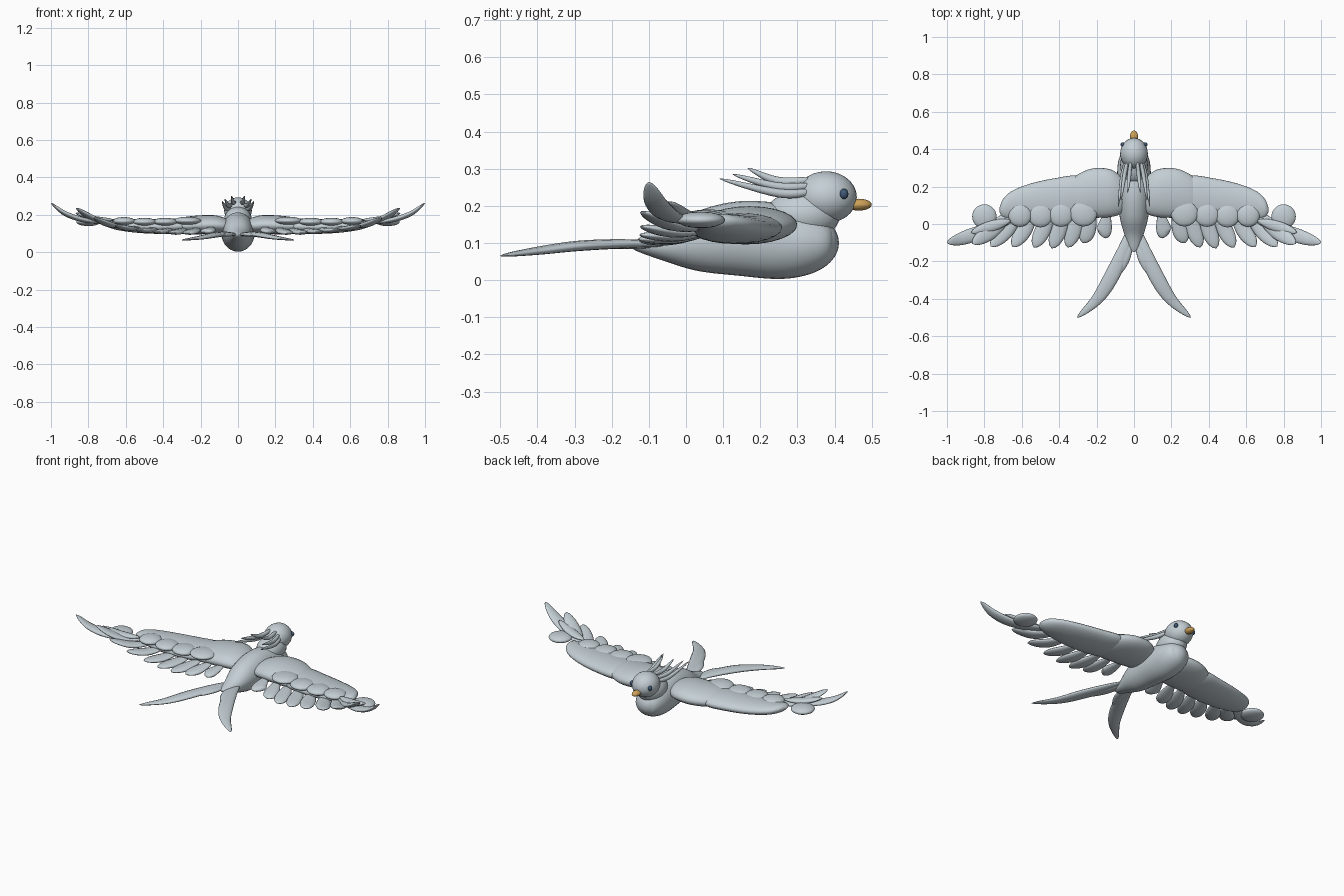
import bpy, bmesh, math
from mathutils import Vector

old = bpy.data.objects.get("Cube")
if old:
    bpy.data.objects.remove(old, do_unlink=True)


def material(name, rgb):
    m = bpy.data.materials.new(name)
    m.use_nodes = True
    m.diffuse_color = (*rgb, 1)
    node = next(n for n in m.node_tree.nodes if n.type == 'BSDF_PRINCIPLED')
    node.inputs["Base Color"].default_value = (*rgb, 1)
    return m


PLUMAGE = material("pale grey plumage", (0.55, 0.62, 0.66))
GOLD = material("golden beak", (0.62, 0.36, 0.10))
BLUE = material("dark blue eye", (0.05, 0.10, 0.19))


def finish(name, bm, mat):
    bmesh.ops.recalc_face_normals(bm, faces=bm.faces)
    for f in bm.faces:
        f.smooth = True
    me = bpy.data.meshes.new(name)
    bm.to_mesh(me)
    bm.free()
    me.materials.append(mat)
    ob = bpy.data.objects.new(name, me)
    bpy.context.collection.objects.link(ob)
    return ob


def loft(name, rings, mat=PLUMAGE, sides=20):
    """Skin elliptical rings given as (centre, half axis, half axis)."""
    bm = bmesh.new()
    loops = []
    for c, a, b in rings:
        angles = [2 * math.pi * i / sides for i in range(sides)]
        loops.append([bm.verts.new(c + a * math.cos(t) + b * math.sin(t)) for t in angles])
    for p, q in zip(loops, loops[1:]):
        for i in range(sides):
            j = (i + 1) % sides
            bm.faces.new((p[i], p[j], q[j], q[i]))
    bm.faces.new(loops[0])
    bm.faces.new(loops[-1])
    return finish(name, bm, mat)


def spline(keys, steps=6):
    """Smooth interpolation through rows of numbers."""
    out = []
    for i in range(len(keys) - 1):
        k = [keys[max(0, min(len(keys) - 1, i + d))] for d in (-1, 0, 1, 2)]
        for s in range(steps):
            t = s / steps
            out.append([b + 0.5 * t * (c - a + t * (2 * a - 5 * b + 4 * c - d + t * (3 * (b - c) + d - a)))
                        for a, b, c, d in zip(*k)])
    return out + [list(keys[-1])]


def ellipsoid(name, centre, radii, mat=PLUMAGE, seg=28):
    bm = bmesh.new()
    bmesh.ops.create_uvsphere(bm, u_segments=seg, v_segments=seg // 2, radius=1)
    for v in bm.verts:
        v.co = Vector([c + r * x for c, r, x in zip(centre, radii, v.co)])
    return finish(name, bm, mat)


def feather(name, path, width, thick, widest=0.5):
    """Flat tapering blade along a smooth path."""
    pts = [Vector(p) for p in spline(path, 7)]
    n = len(pts) - 1
    rings = []
    for i, p in enumerate(pts):
        tangent = (pts[min(i + 1, n)] - pts[max(i - 1, 0)]).normalized()
        across = tangent.cross(Vector((0, 0, 1))).normalized()
        up = across.cross(tangent)
        t = (i / n) ** (math.log(0.5) / math.log(widest))
        k = max(0.04, math.sin(math.pi * t) ** 0.7)
        rings.append((p, across * width * k, up * thick * k))
    return loft(name, rings, sides=12)


def mirrored(ob):
    """Copy a part to the other side of the bird."""
    me = ob.data.copy()
    bm = bmesh.new()
    bm.from_mesh(me)
    for v in bm.verts:
        v.co.x = -v.co.x
    bmesh.ops.reverse_faces(bm, faces=bm.faces)
    bm.to_mesh(me)
    bm.free()
    bpy.context.collection.objects.link(bpy.data.objects.new(ob.name + "_mirror", me))


# Body: y, centre height, half width, half height
body = [(-0.15, 0.095, 0.004, 0.004), (-0.13, 0.092, 0.025, 0.015), (-0.06, 0.092, 0.05, 0.04),
        (0.03, 0.105, 0.075, 0.08), (0.14, 0.112, 0.086, 0.1), (0.25, 0.105, 0.09, 0.102),
        (0.33, 0.1, 0.085, 0.085), (0.385, 0.1, 0.062, 0.055), (0.405, 0.1, 0.01, 0.01)]
loft("body", [(Vector((0, y, z)), Vector((w, 0, 0)), Vector((0, 0, h)))
              for y, z, w, h in spline(body)], sides=28)
ellipsoid("breast", (0, 0.3, 0.1), (0.088, 0.112, 0.085))
ellipsoid("neck", (0, 0.315, 0.175), (0.074, 0.1, 0.068))

# Head
ellipsoid("head", (0, 0.377, 0.223), (0.074, 0.083, 0.07))
ellipsoid("beak", (0, 0.465, 0.203), (0.022, 0.035, 0.016), GOLD)
mirrored(ellipsoid("eye", (0.06, 0.425, 0.232), (0.012, 0.012, 0.014), BLUE, 16))

# Crest plumes sweeping back from the head
for x, y, z, root in ((0.035, 0.165, 0.302, 0.27), (0.07, 0.125, 0.285, 0.255), (0.085, 0.09, 0.273, 0.238)):
    mirrored(feather("crest_plume", [(x * 0.5, 0.34, root), (x * 0.75, 0.25, root - 0.004),
                                     (x, y, z)], 0.011, 0.012, 0.4))


# Wing arms: x, centre y, centre height, half chord, half thickness
def wing_section(name, keys):
    mirrored(loft(name, [(Vector((x, y, z)), Vector((0, c, 0)), Vector((0, 0.1 * h, h)))
                         for x, y, z, c, h in spline(keys)], sides=24))


wing_section("inner_wing", [(0.03, 0.15, 0.14, 0.05, 0.02), (0.07, 0.155, 0.143, 0.1, 0.04),
                            (0.13, 0.165, 0.148, 0.128, 0.05), (0.22, 0.165, 0.146, 0.132, 0.05),
                            (0.3, 0.15, 0.142, 0.115, 0.043), (0.36, 0.14, 0.14, 0.07, 0.025)])
wing_section("outer_wing", [(0.22, 0.15, 0.14, 0.05, 0.02), (0.3, 0.145, 0.14, 0.112, 0.04),
                            (0.42, 0.13, 0.138, 0.115, 0.04), (0.55, 0.115, 0.141, 0.102, 0.036),
                            (0.65, 0.1, 0.149, 0.078, 0.029), (0.7, 0.085, 0.157, 0.048, 0.02),
                            (0.72, 0.075, 0.16, 0.008, 0.004)])

# Rounded coverts lying over the trailing half of the wing
for x, y, z, r in ((0.27, 0.06, 0.168, 0.073), (0.39, 0.052, 0.162, 0.067), (0.5, 0.047, 0.162, 0.065),
                   (0.61, 0.047, 0.166, 0.062), (0.8, 0.04, 0.162, 0.065)):
    mirrored(ellipsoid("covert", (x, y, z), (r, r, 0.022)))

# Flight feathers: tip position, inward reach of the root, root height
flight = [(0.18, -0.06, 0.108, 0.04, 0.135), (0.275, -0.1, 0.102, 0.06, 0.13), (0.355, -0.125, 0.104, 0.07, 0.128),
          (0.44, -0.13, 0.11, 0.08, 0.128), (0.535, -0.125, 0.122, 0.1, 0.13), (0.65, -0.122, 0.145, 0.13, 0.134),
          (0.765, -0.12, 0.185, 0.17, 0.14), (0.865, -0.105, 0.237, 0.22, 0.15)]
for x, y, z, reach, root in flight:
    mirrored(feather("flight_feather", [(x - reach, 0.075, root), (x - reach * 0.5, -0.03, root - 0.01 + (z - root) * 0.35),
                                        (x, y, z)], 0.042, 0.014, 0.56))
mirrored(feather("wing_tip_feather", [(0.62, 0.04, 0.155), (0.8, -0.035, 0.168),
                                      (0.92, -0.078, 0.205), (1.0, -0.1, 0.264)], 0.038, 0.014, 0.5))
mirrored(feather("wing_tip_covert", [(0.66, 0.02, 0.172), (0.77, -0.015, 0.18),
                                     (0.87, -0.045, 0.21)], 0.03, 0.014))

# Forked tail: a long outer streamer and a shorter inner feather per side
mirrored(feather("tail_streamer", [(0.025, -0.03, 0.095), (0.06, -0.15, 0.098), (0.125, -0.29, 0.092),
                                   (0.2, -0.405, 0.078), (0.303, -0.5, 0.065)], 0.04, 0.014, 0.47))
mirrored(feather("tail_inner_feather", [(0.015, -0.06, 0.092), (0.05, -0.18, 0.096),
                                        (0.1, -0.285, 0.09)], 0.03, 0.012, 0.5))
